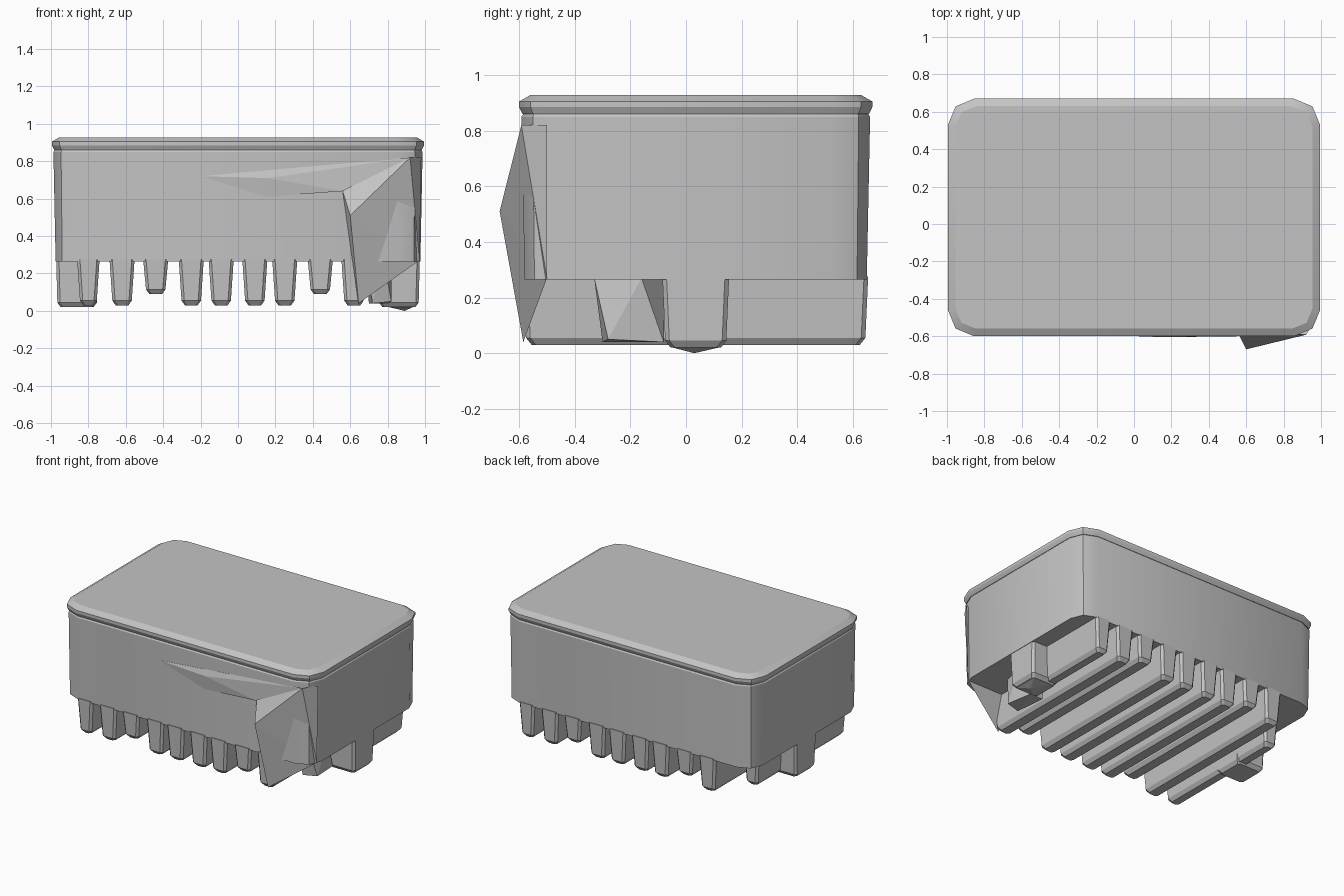
import bpy, bmesh, math

cube = bpy.data.objects.get("Cube")
if cube:
    bpy.data.objects.remove(cube, do_unlink=True)

grey = bpy.data.materials.new("plain_grey")
grey.use_nodes = True
colour = (0.55, 0.55, 0.55, 1)
grey.diffuse_color = colour
grey.node_tree.nodes["Principled BSDF"].inputs["Base Color"].default_value = colour


def make(name, bm, smooth=True):
    bmesh.ops.recalc_face_normals(bm, faces=bm.faces)
    mesh = bpy.data.meshes.new(name)
    bm.to_mesh(mesh)
    bm.free()
    mesh.materials.append(grey)
    obj = bpy.data.objects.new(name, mesh)
    bpy.context.collection.objects.link(obj)
    if smooth:
        bpy.ops.object.select_all(action="DESELECT")
        obj.select_set(True)
        bpy.context.view_layer.objects.active = obj
        bpy.ops.object.shade_smooth_by_angle(angle=math.radians(25))
    return obj


def ring(x0, x1, y0, y1, r, z, steps=2):
    """Rounded rectangle at height z."""
    pts = []
    corners = [(x1 - r, y1 - r), (x0 + r, y1 - r), (x0 + r, y0 + r), (x1 - r, y0 + r)]
    for i, (cx, cy) in enumerate(corners):
        for k in range(steps + 1):
            a = math.pi / 2 * (i + k / steps)
            pts.append((cx + r * math.cos(a), cy + r * math.sin(a), z))
    return pts


def loft(name, rings):
    bm = bmesh.new()
    loops = [[bm.verts.new(p) for p in pts] for pts in rings]
    n = len(loops[0])
    for low, high in zip(loops, loops[1:]):
        for i in range(n):
            j = (i + 1) % n
            bm.faces.new((low[i], low[j], high[j], high[i]))
    bm.faces.new(loops[0])
    bm.faces.new(loops[-1])
    return make(name, bm)


def hull(name, points):
    bm = bmesh.new()
    for p in points:
        bm.verts.new(p)
    bmesh.ops.convex_hull(bm, input=bm.verts)
    return make(name, bm, False)


def inset_ring(inset, r, z):
    return ring(-0.995 + inset, 0.995 - inset, -0.6 + inset, 0.67 - inset, r, z)


# Tub with slightly tapered walls
loft("tub", [inset_ring(0.02, 0.12, 0.265), inset_ring(0.008, 0.14, 0.85),
             inset_ring(0.015, 0.13, 0.86)])

# Lid with an undercut lip and bevelled rim
loft("lid", [inset_ring(0.012, 0.13, 0.86), inset_ring(0, 0.14, 0.885),
             inset_ring(0, 0.14, 0.905), inset_ring(0.04, 0.11, 0.928)])


def runner(name, x, half, y0, y1, bottom, taper=0.015):
    """Skid under the tub with tapered sides and a bevelled lower edge."""
    def section(side, end, z):
        return ring(x - half + side, x + half - side, y0 + end, y1 - end, 0.015, z, 1)
    loft(name, [section(taper + 0.018, 0.03, bottom), section(taper, 0.01, bottom + 0.025),
                section(0, 0, 0.275)])


# Long skids and the short side feet, mirrored left and right
for side, label in ((-1, "right"), (1, "left")):
    for i, (x, bottom) in enumerate(((0.09, 0.03), (0.25, 0.03), (0.44, 0.09), (0.62, 0.03))):
        runner(f"{label}_skid_{i + 1}", side * x, 0.067, -0.585, 0.655, bottom)
    runner(f"{label}_side_foot", side * 0.86, 0.112, -0.085, 0.155, 0.02, 0.006)

# Outermost skids: the right one runs to the front, the left one to the back
runner("right_outer_skid", -0.8, 0.06, -0.585, 0.42, 0.03)
runner("left_outer_skid", 0.8, 0.06, 0.05, 0.655, 0.03)

# Slanted shard in front of the left foot
hull("left_front_shard", [(0.72, -0.3, 0.04), (0.82, -0.28, 0.05), (0.8, -0.08, 0.04),
                          (0.7, -0.08, 0.04), (0.82, -0.16, 0.27), (0.68, -0.33, 0.27),
                          (0.78, -0.33, 0.27), (0.68, -0.08, 0.27)])

# Pointed tip below the left foot
hull("left_foot_tip", [(0.8, -0.055, 0.022), (0.94, -0.055, 0.022), (0.8, 0.125, 0.022),
                       (0.94, 0.125, 0.022), (0.89, 0.03, 0)])

# Faceted bulge on the front wall, wrapping onto the left corner
hull("front_bulge", [(0.92, -0.592, 0.82), (0.56, -0.59, 0.64), (0.6, -0.67, 0.51),
                     (0.645, -0.585, 0.04), (0.97, -0.5, 0.27), (0.6, -0.5, 0.27),
                     (0.98, -0.5, 0.82)])

# Shallow crease above the bulge
hull("front_crease", [(-0.2, -0.592, 0.72), (0.16, -0.605, 0.71), (0.56, -0.6, 0.64),
                      (0.92, -0.59, 0.82), (0.15, -0.592, 0.61), (0.2, -0.56, 0.75)])
